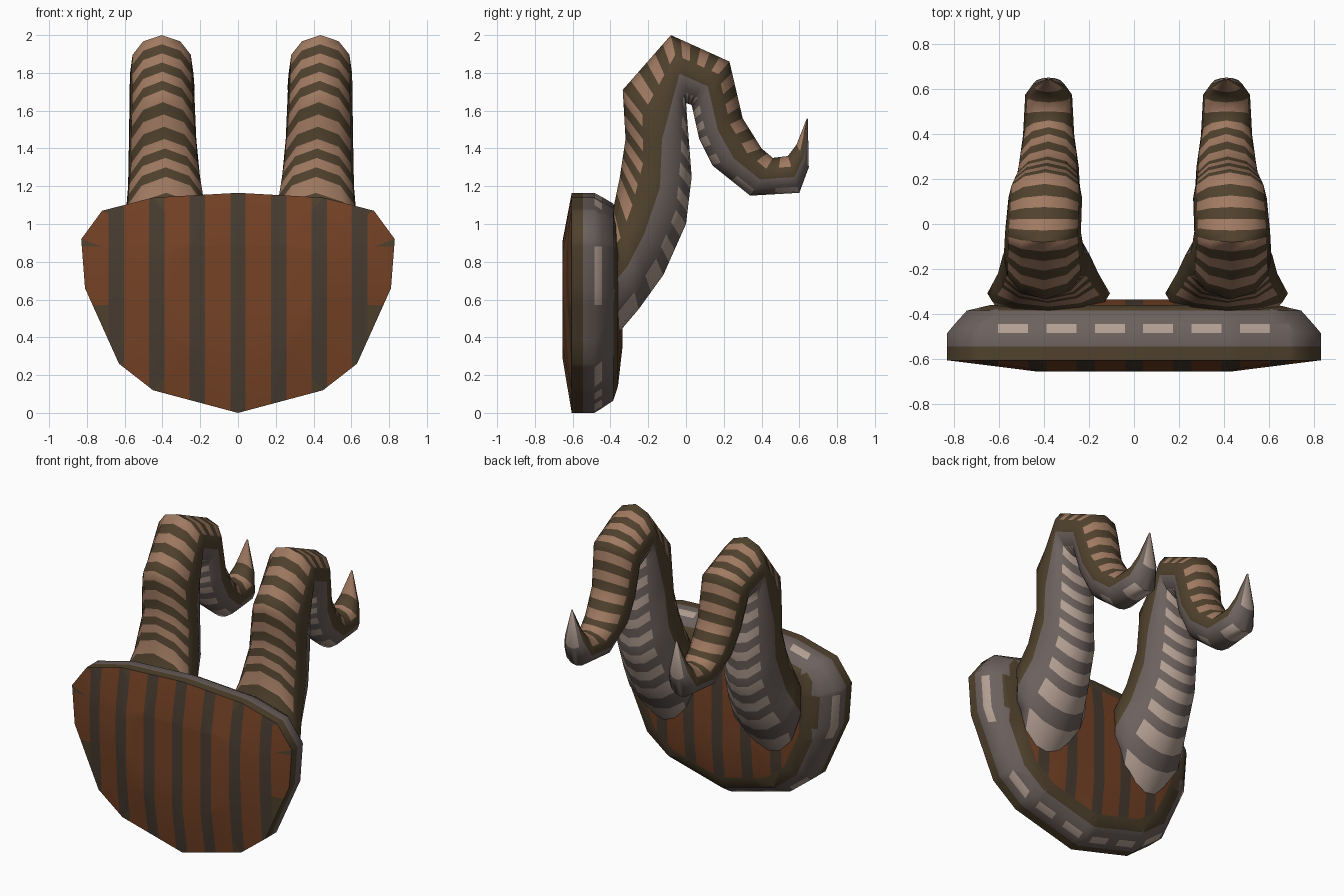
import bpy, bmesh, math
from mathutils import Vector

if "Cube" in bpy.data.objects:
    bpy.data.objects.remove(bpy.data.objects["Cube"])


def mat(name, rgb):
    m = bpy.data.materials.new(name)
    m.diffuse_color = (*rgb, 1)
    m.use_nodes = True
    m.node_tree.nodes["Principled BSDF"].inputs["Base Color"].default_value = m.diffuse_color
    return m


RUST, BARK, BROWN, TAN, GREY, PALE = range(6)
MATS = [mat("rust", (0.18, 0.055, 0.019)), mat("dark bark", (0.065, 0.045, 0.03)),
        mat("dark brown", (0.08, 0.053, 0.026)), mat("tan", (0.352, 0.195, 0.122)),
        mat("warm grey", (0.15, 0.119, 0.109)), mat("pale grey", (0.445, 0.342, 0.287))]


def loft(bm, rings):
    """Skin closed rings of points and cap both ends; returns side faces per band."""
    vs = [[bm.verts.new(p) for p in r] for r in rings]
    n = len(vs[0])
    bands = [[bm.faces.new((a[j], a[(j + 1) % n], b[(j + 1) % n], b[j])) for j in range(n)]
             for a, b in zip(vs, vs[1:])]
    bm.faces.new(vs[0])
    bm.faces.new(vs[-1])
    return bands


def finish(bm, name, angle):
    bmesh.ops.recalc_face_normals(bm, faces=bm.faces)
    me = bpy.data.meshes.new(name)
    bm.to_mesh(me)
    bm.free()
    for m in MATS:
        me.materials.append(m)
    for p in me.polygons:
        p.use_smooth = True
    me.set_sharp_from_angle(angle=math.radians(angle))
    ob = bpy.data.objects.new(name, me)
    bpy.context.collection.objects.link(ob)


# Shield-shaped wall plaque: outline lofted front to back
half = [(0.45, 0.12), (0.63, 0.26), (0.81, 0.66), (0.83, 0.92), (0.72, 1.07), (0.45, 1.14)]
outline = [(0, 0)] + half + [(0, 1.165)] + [(-x, z) for x, z in reversed(half)]
layers = [(-0.655, 0.52), (-0.605, 1), (-0.545, 1), (-0.485, 1), (-0.445, 0.96),
          (-0.385, 0.895), (-0.36, 0.77), (-0.335, 0.42)]
bm = bmesh.new()
loft(bm, [[(x * s, y, 0.62 + (z - 0.62) * s) for x, z in outline] for y, s in layers])

# Cut the stripe edges, then colour by depth and stripe
cuts = [((k * 0.215 + e, 0, 0), (1, 0, 0)) for k in range(-3, 4) for e in (-0.041, 0.041)]
cuts += [((0, 0, 0.57), (0, 0, 1)), ((0, 0, 0.88), (0, 0, 1))]
for co, no in cuts:
    bmesh.ops.bisect_plane(bm, geom=bm.verts[:] + bm.edges[:] + bm.faces[:],
                           plane_co=co, plane_no=no)
for f in bm.faces:
    c = f.calc_center_median()
    y = c.y
    k = round(c.x / 0.215)
    dark = abs(c.x - k * 0.215) < 0.041 and abs(k) <= 3
    if y < -0.61 or y > -0.36:
        f.material_index = BARK if dark else RUST
    elif y < -0.55 or y > -0.38:
        f.material_index = BROWN
    elif -0.48 < y < -0.45 and ((abs(c.x) < 0.68 and not dark)
                                or (abs(c.x) > 0.7 and 0.57 < c.z < 0.88)):
        f.material_index = PALE
    else:
        f.material_index = GREY
finish(bm, "plaque", 50)

# Curled arm sections: outer y,z  inner y,z  half width  centre x  bands to next
sections = [
    (-0.43, 1.02, -0.36, 0.42, 0.21, 0.395, 1),
    (-0.385, 1.08, -0.25, 0.55, 0.275, 0.395, 2),
    (-0.35, 1.25, -0.12, 0.73, 0.225, 0.397, 4),
    (-0.32, 1.45, 0.00, 1.00, 0.195, 0.405, 4),
    (-0.335, 1.71, 0.03, 1.25, 0.18, 0.415, 6),
    (-0.08, 2.00, 0.00, 1.64, 0.17, 0.42, 6),
    (0.23, 1.86, 0.03, 1.63, 0.165, 0.41, 5),
    (0.30, 1.56, 0.07, 1.45, 0.145, 0.40, 3),
    (0.40, 1.40, 0.14, 1.31, 0.135, 0.395, 2),
    (0.46, 1.35, 0.34, 1.15, 0.115, 0.395, 2),
    (0.54, 1.36, 0.60, 1.165, 0.105, 0.395, 1),
    (0.585, 1.42, 0.65, 1.30, 0.07, 0.395, 1),
    (0.64, 1.56, 0.645, 1.555, 0.005, 0.395, 0)]
angles = [0, 35, 65, 98, 132, 158, 180, 202, 228, 262, 295, 325]


def arm_ring(oy, oz, iy, iz, w, cx, side):
    out, inn = Vector((0, oy, oz)), Vector((0, iy, iz))
    mid, d = (out + inn) / 2, (out - inn) / 2
    x0 = side * cx + 0.016
    return [mid + d * math.cos(math.radians(a)) +
            Vector((x0 + w * math.sin(math.radians(a)), 0, 0)) for a in angles]


def arm(name, side):
    rings = []
    for a, b in zip(sections, sections[1:]):
        for i in range(a[6]):
            t = i / a[6]
            rings.append(arm_ring(*[p + (q - p) * t for p, q in zip(a[:6], b[:6])], side))
    rings.append(arm_ring(*sections[-1][:6], side))
    bm = bmesh.new()
    # Striped back, plain flanks, striped belly
    for i, band in enumerate(loft(bm, rings)):
        light = i % 2 == 0
        for j, f in enumerate(band):
            k = min(j, 11 - j)
            if k < 2:
                f.material_index = TAN if light else BROWN
            elif k == 2:
                f.material_index = BROWN
            elif k == 3:
                f.material_index = GREY
            else:
                f.material_index = PALE if light else GREY
    finish(bm, name, 60)


arm("left_arm", -1)
arm("right_arm", 1)
